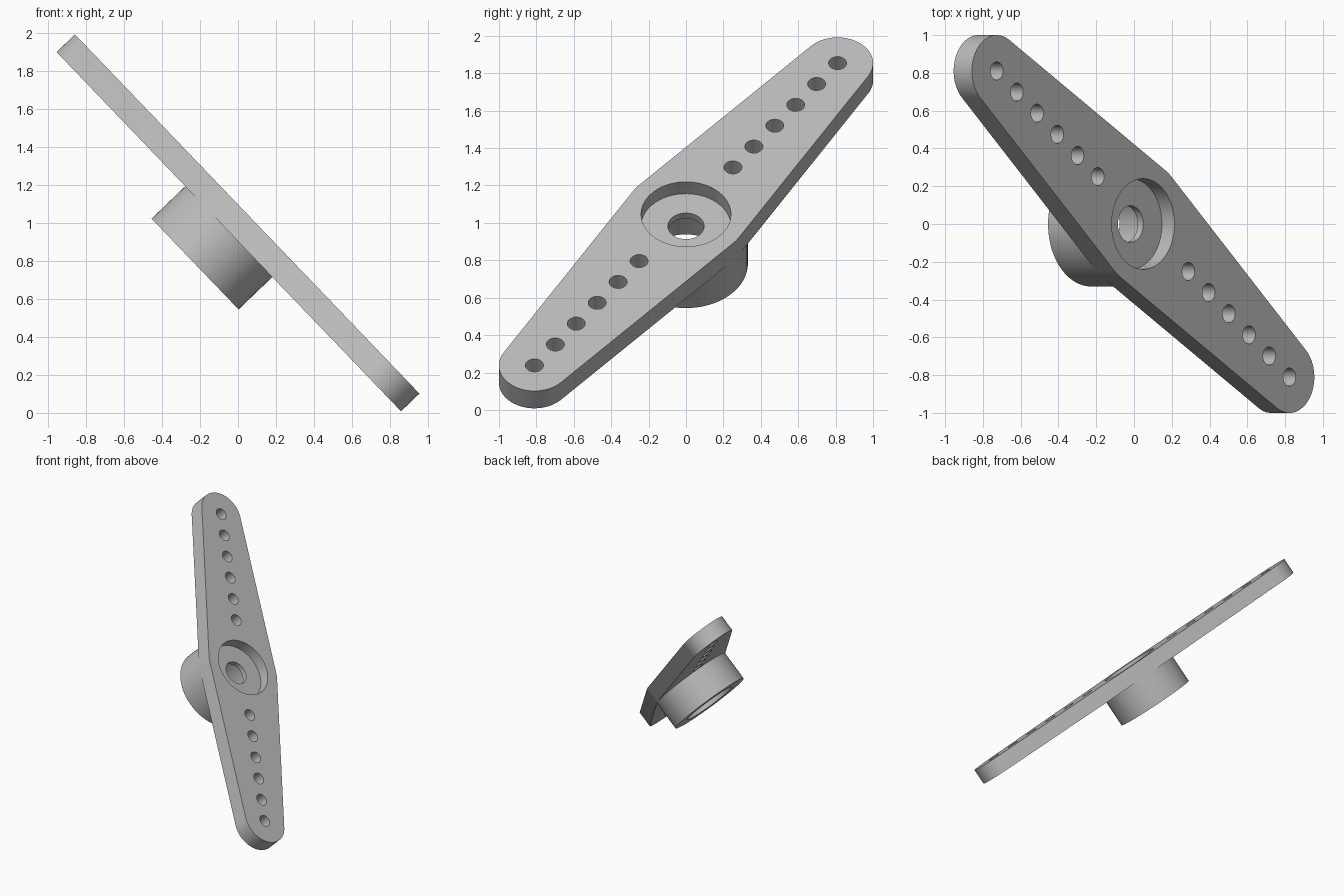
import bpy, bmesh, math
from mathutils import Matrix

if "Cube" in bpy.data.objects:
    bpy.data.objects.remove(bpy.data.objects["Cube"])

HALF = 0.067                     # half thickness of the arm
HUB_R, TIP_R, TIP_X = 0.331, 0.19, 1.382
HUB_BOTTOM = -0.313
POSE = (Matrix.Translation((0, 0, 1.0)) @ Matrix.Rotation(math.radians(46.2), 4, 'Y')
        @ Matrix.Rotation(math.radians(-35.9), 4, 'Z'))

grey = bpy.data.materials.new("light grey plastic")
grey.diffuse_color = (0.5, 0.5, 0.5, 1)
grey.use_nodes = True
grey.node_tree.nodes["Principled BSDF"].inputs["Base Color"].default_value = grey.diffuse_color


def make_object(name, bm):
    bmesh.ops.recalc_face_normals(bm, faces=bm.faces)
    mesh = bpy.data.meshes.new(name)
    bm.to_mesh(mesh)
    bm.free()
    mesh.materials.append(grey)
    ob = bpy.data.objects.new(name, mesh)
    bpy.context.collection.objects.link(ob)
    return ob


def extrude_profile(name, pts, z0, z1):
    bm = bmesh.new()
    face = bm.faces.new([bm.verts.new((x, y, z0)) for x, y in pts])
    out = bmesh.ops.extrude_face_region(bm, geom=[face])
    top = [g for g in out['geom'] if isinstance(g, bmesh.types.BMVert)]
    bmesh.ops.translate(bm, verts=top, vec=(0, 0, z1 - z0))
    return make_object(name, bm)


def arc(cx, r, a0, a1, n):
    return [(cx + r * math.cos(a0 + (a1 - a0) * i / n),
             r * math.sin(a0 + (a1 - a0) * i / n)) for i in range(n + 1)]


def cut_cylinder(target, x, r, z0, z1, n):
    cutter = extrude_profile("cutter", arc(x, r, 0, 2 * math.pi, n)[:-1], z0, z1)
    cutter.hide_render = True
    mod = target.modifiers.new("cut", 'BOOLEAN')
    mod.operation, mod.solver, mod.object = 'DIFFERENCE', 'EXACT', cutter
    bpy.context.view_layer.objects.active = target
    bpy.ops.object.modifier_apply(modifier=mod.name)
    bpy.data.objects.remove(cutter)


# Arm: tapered outline wrapped around the hub circle and both tips
t = math.asin((HUB_R - TIP_R) / TIP_X)
q = math.pi / 2
outline = (arc(TIP_X, TIP_R, -q + t, q - t, 32) + arc(0, HUB_R, q - t, q + t, 4)
           + arc(-TIP_X, TIP_R, q + t, 3 * q - t, 32)
           + arc(0, HUB_R, 3 * q - t, 3 * q + t, 4))
arm = extrude_profile("arm", outline, -HALF, HALF)

# Centre recess, screw hole and the two rows of linkage holes
cut_cylinder(arm, 0, 0.24, -0.025, 0.2, 64)
cut_cylinder(arm, 0, 0.097, -0.2, 0.2, 48)
for side in (-1, 1):
    for i in range(6):
        cut_cylinder(arm, side * (0.428 + 0.1908 * i), 0.048, -0.2, 0.2, 32)

# Hub: open tube under the arm
bm = bmesh.new()
section = [(HUB_R, -HALF), (HUB_R, HUB_BOTTOM), (0.215, HUB_BOTTOM), (0.215, -HALF)]
verts = [bm.verts.new((r, 0, z)) for r, z in section]
edges = [bm.edges.new(p) for p in zip(verts, verts[1:])]
bmesh.ops.spin(bm, geom=verts + edges, cent=(0, 0, 0), axis=(0, 0, 1),
               angle=2 * math.pi, steps=72, use_merge=True)
bmesh.ops.remove_doubles(bm, verts=bm.verts, dist=1e-5)
hub = make_object("hub", bm)

# Tilt into place and smooth the round walls
for ob in (arm, hub):
    ob.data.transform(POSE)
    bpy.ops.object.select_all(action='DESELECT')
    ob.select_set(True)
    bpy.context.view_layer.objects.active = ob
    bpy.ops.object.shade_smooth_by_angle(angle=math.radians(30))
